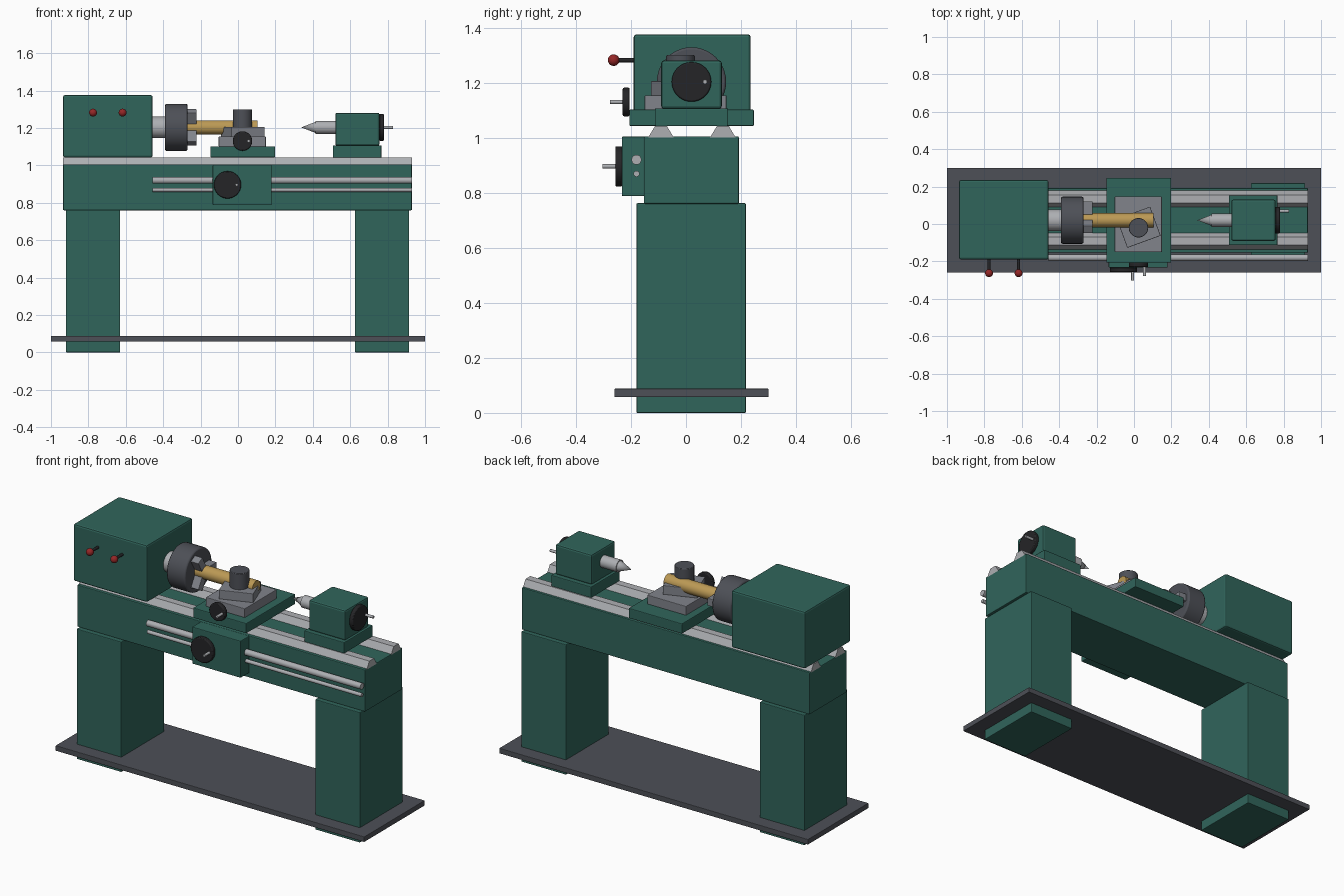
import bpy, bmesh
from math import radians, cos, sin, pi
from mathutils import Matrix, Vector

if "Cube" in bpy.data.objects:
    bpy.data.objects.remove(bpy.data.objects["Cube"])


def mat(name, rgb):
    m = bpy.data.materials.new(name)
    m.diffuse_color = (*rgb, 1)
    m.use_nodes = True
    m.node_tree.nodes["Principled BSDF"].inputs["Base Color"].default_value = m.diffuse_color
    return m


GREEN = mat("green_paint", (0.03, 0.13, 0.105))
DARK = mat("dark_steel", (0.075, 0.08, 0.095))
MID = mat("mid_steel", (0.22, 0.23, 0.26))
LIGHT = mat("bright_steel", (0.42, 0.43, 0.45))
BLACK = mat("black_plastic", (0.018, 0.018, 0.02))
RED = mat("red_knob", (0.3, 0.02, 0.02))
BRASS = mat("brass", (0.5, 0.32, 0.09))


def finish(name, bm, m, bevel=0, smooth=False):
    me = bpy.data.meshes.new(name)
    bmesh.ops.recalc_face_normals(bm, faces=bm.faces)
    bm.to_mesh(me)
    bm.free()
    ob = bpy.data.objects.new(name, me)
    bpy.context.collection.objects.link(ob)
    me.materials.append(m)
    if bevel:
        b = ob.modifiers.new("bevel", 'BEVEL')
        b.width, b.segments = bevel, 2
        b.limit_method, b.angle_limit = 'ANGLE', radians(40)
    if smooth:
        bpy.ops.object.select_all(action='DESELECT')
        ob.select_set(True)
        bpy.context.view_layer.objects.active = ob
        bpy.ops.object.shade_smooth_by_angle(angle=radians(35))
    return ob


def box(name, x, y, z, m, bevel=0.004, rot=None):
    """Box from (min, max) ranges, optionally turned about its own centre."""
    bm = bmesh.new()
    size = [b - a for a, b in (x, y, z)]
    mid = Vector([(a + b) / 2 for a, b in (x, y, z)])
    M = Matrix.Translation(mid) @ (rot or Matrix()) @ Matrix.Diagonal((*size, 1))
    bmesh.ops.create_cube(bm, size=1, matrix=M)
    return finish(name, bm, m, bevel)


AXES = {'X': Matrix.Rotation(pi / 2, 4, 'Y'), 'Y': Matrix.Rotation(-pi / 2, 4, 'X'), 'Z': Matrix()}


def rod(name, axis, a, b, c, r, m, r2=None, bevel=0, n=40):
    """Cylinder or cone along an axis from a to b; c gives the other two coordinates."""
    bm = bmesh.new()
    mid = (a + b) / 2
    loc = {'X': (mid, *c), 'Y': (c[0], mid, c[1]), 'Z': (*c, mid)}[axis]
    bmesh.ops.create_cone(bm, cap_ends=True, segments=n, radius1=r, radius2=r if r2 is None else r2,
                          depth=b - a, matrix=Matrix.Translation(loc) @ AXES[axis])
    return finish(name, bm, m, bevel, True)


CY, CZ = 0.02, 1.203  # spindle axis

# Stand: chip tray and two pedestals
box("chip_tray", (-1, 1), (-0.26, 0.30), (0.057, 0.088), DARK, 0.003)
for side, x in (("left", -0.775), ("right", 0.77)):
    box(side + "_pedestal", (x - 0.145, x + 0.145), (-0.18, 0.218), (0, 0.762), GREEN)

# Bed and its two trapezoid ways
box("bed", (-0.935, 0.93), (-0.153, 0.192), (0.76, 1.005), GREEN)
for side, y in (("front", -0.091), ("rear", 0.134)):
    bm = bmesh.new()
    prof = [(-0.047, 1.0), (0.047, 1.0), (0.022, 1.042), (-0.022, 1.042)]
    f = bm.faces.new([bm.verts.new((-0.935, y + dy, z)) for dy, z in prof])
    ext = bmesh.ops.extrude_face_region(bm, geom=[f])['geom']
    bm.faces.new([bm.verts.new(v.co) for v in f.verts]) if not f.is_valid else None
    bmesh.ops.translate(bm, vec=(1.865, 0, 0), verts=[v for v in ext if isinstance(v, bmesh.types.BMVert)])
    finish(side + "_way", bm, LIGHT)

# Headstock with two levers
box("headstock", (-0.935, -0.457), (-0.19, 0.235), (1.042, 1.376), GREEN, 0.01)
for i, x in enumerate((-0.775, -0.617)):
    rod(f"lever_{i + 1}", 'Y', -0.25, -0.185, (x, 1.282), 0.008, BLACK, n=16)
    bm = bmesh.new()
    bmesh.ops.create_uvsphere(bm, u_segments=24, v_segments=16, radius=0.021,
                              matrix=Matrix.Translation((x, -0.263, 1.282)))
    finish(f"lever_knob_{i + 1}", bm, RED, 0, True)

# Spindle, three-jaw chuck and workpiece
rod("spindle_nose", 'X', -0.46, -0.385, (CY, CZ), 0.058, LIGHT)
rod("chuck", 'X', -0.39, -0.27, (CY, CZ), 0.126, DARK, bevel=0.008)
for i in range(3):
    a = i * 2 * pi / 3
    y, z = CY + 0.066 * cos(a), CZ + 0.066 * sin(a)
    box(f"chuck_jaw_{i + 1}", (-0.28, -0.222), (y - 0.035, y + 0.035), (z - 0.022, z + 0.022), MID, 0.003,
        Matrix.Rotation(a, 4, 'X'))
rod("workpiece", 'X', -0.275, 0.105, (CY, CZ), 0.038, BRASS)

# Carriage: saddle, apron, cross slide, angled top slide, tool post
box("saddle", (-0.147, 0.198), (-0.206, 0.247), (1.043, 1.102), GREEN)
box("apron", (-0.135, 0.18), (-0.233, -0.15), (0.788, 1.004), GREEN)
box("cross_slide", (-0.103, 0.149), (-0.15, 0.147), (1.1, 1.154), MID, 0.003)
box("top_slide", (-0.07, 0.12), (-0.1, 0.065), (1.152, 1.206), MID, 0.003, Matrix.Rotation(radians(20), 4, 'Z'))
rod("tool_post", 'Z', 1.2, 1.3, (0.024, -0.02), 0.052, DARK, bevel=0.003)

# Feed rods along the bed front
rod("lead_screw", 'X', -0.457, 0.93, (-0.18, 0.92), 0.018, LIGHT, n=24)
rod("feed_shaft", 'X', -0.457, 0.93, (-0.18, 0.869), 0.011, LIGHT, n=24)

# Tailstock with quill and dead centre
box("tailstock_base", (0.507, 0.767), (-0.113, 0.153), (1.042, 1.107), GREEN)
box("tailstock_body", (0.52, 0.757), (-0.09, 0.13), (1.105, 1.281), GREEN, 0.01)
rod("quill", 'X', 0.415, 0.53, (CY, CZ), 0.035, LIGHT)
rod("dead_centre", 'X', 0.338, 0.416, (CY, CZ), 0.0, LIGHT, r2=0.03)

# Handwheels with crank handles
rod("apron_handwheel", 'Y', -0.257, -0.231, (-0.056, 0.896), 0.073, BLACK, bevel=0.005)
rod("apron_crank", 'Y', -0.303, -0.25, (-0.007, 0.896), 0.008, LIGHT, n=16)
rod("cross_handwheel", 'Y', -0.23, -0.205, (0.024, 1.13), 0.052, BLACK, bevel=0.005)
rod("cross_crank", 'Y', -0.277, -0.225, (0.057, 1.13), 0.008, LIGHT, n=16)
rod("tailstock_handwheel", 'X', 0.755, 0.78, (CY, CZ), 0.072, BLACK, bevel=0.005)
rod("tailstock_crank", 'X', 0.775, 0.83, (CY + 0.049, CZ), 0.008, LIGHT, n=16)
